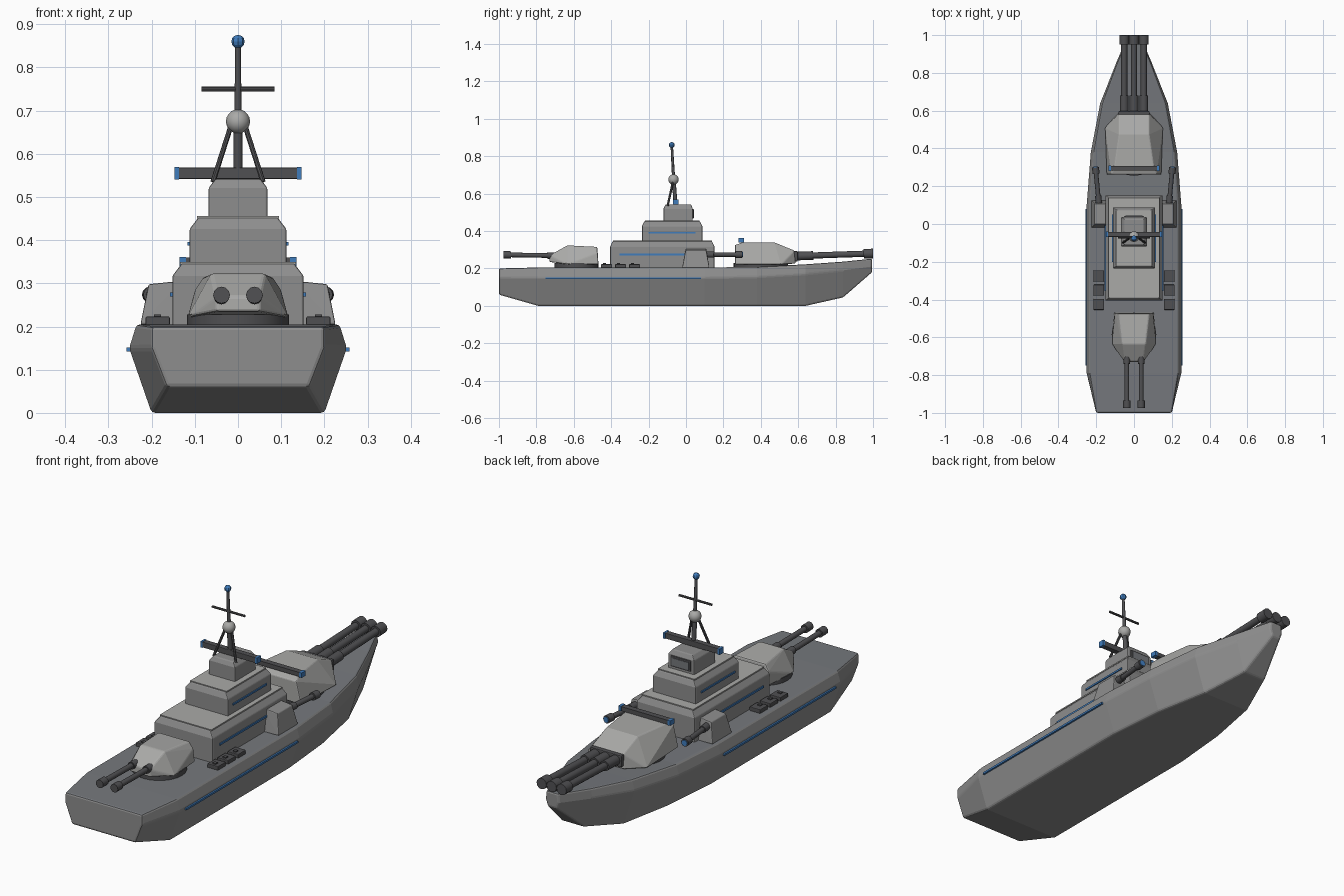
import bpy, bmesh, math
from mathutils import Vector

if "Cube" in bpy.data.objects:
    bpy.data.objects.remove(bpy.data.objects["Cube"])


def mat(name, r, g, b):
    m = bpy.data.materials.new(name)
    m.diffuse_color = (r, g, b, 1)
    m.use_nodes = True
    m.node_tree.nodes["Principled BSDF"].inputs["Base Color"].default_value = m.diffuse_color
    return m


STEEL = mat("steel", .27, .27, .27)
LIGHT = mat("light_steel", .4, .4, .39)
DECK = mat("deck_grey", .18, .19, .205)
GUN = mat("gunmetal", .08, .08, .085)
BLUE = mat("blue_accent", .05, .2, .5)


def finish(bm, name, m, bevel=0, smooth=False):
    bmesh.ops.recalc_face_normals(bm, faces=bm.faces)
    me = bpy.data.meshes.new(name)
    bm.to_mesh(me)
    bm.free()
    ob = bpy.data.objects.new(name, me)
    bpy.context.collection.objects.link(ob)
    me.materials.append(m)
    if bevel:
        mod = ob.modifiers.new("bevel", 'BEVEL')
        mod.width, mod.segments, mod.limit_method = bevel, 2, 'ANGLE'
        mod.angle_limit = math.radians(25)
    if smooth:
        bpy.ops.object.select_all(action='DESELECT')
        ob.select_set(True)
        bpy.context.view_layer.objects.active = ob
        bpy.ops.object.shade_smooth_by_angle(angle=math.radians(40))
    return ob


def solid(name, pts, m, bevel=0, mirror=False):
    """Convex faceted solid around points, optionally mirrored in x."""
    bm = bmesh.new()
    for x, y, z in pts:
        bm.verts.new((x, y, z))
        if mirror:
            bm.verts.new((-x, y, z))
    bmesh.ops.convex_hull(bm, input=bm.verts)
    bmesh.ops.dissolve_limit(bm, angle_limit=.02, verts=bm.verts, edges=bm.edges)
    return finish(bm, name, m, bevel)


def box(name, c, s, m, bevel=0):
    return solid(name, [(c[0] + i * s[0] / 2, c[1] + j * s[1] / 2, c[2] + k * s[2] / 2)
                        for i in (-1, 1) for j in (-1, 1) for k in (-1, 1)], m, bevel)


def rod(name, a, b, r, m, seg=12, r2=None):
    a, b = Vector(a), Vector(b)
    bm = bmesh.new()
    bmesh.ops.create_cone(bm, cap_ends=True, segments=seg, radius1=r,
                          radius2=r if r2 is None else r2, depth=(b - a).length)
    bm.transform((b - a).to_track_quat('Z', 'Y').to_matrix().to_4x4())
    bmesh.ops.translate(bm, verts=bm.verts, vec=(a + b) / 2)
    return finish(bm, name, m, smooth=True)


def ball(name, c, r, m, u=16, v=10):
    bm = bmesh.new()
    bmesh.ops.create_uvsphere(bm, u_segments=u, v_segments=v, radius=r)
    bmesh.ops.translate(bm, verts=bm.verts, vec=c)
    return finish(bm, name, m, smooth=u > 10)


def gun(name, a, b, r, sleeve, muzzle):
    """Barrel with a breech sleeve and a thicker muzzle (lengths)."""
    a, b = Vector(a), Vector(b)
    d = (b - a).normalized()
    rod(name + "_barrel", a, b - d * .01, r, GUN)
    rod(name + "_sleeve", a, a + d * sleeve, r * 1.4, GUN)
    rod(name + "_muzzle", b - d * muzzle, b, r * 1.55, GUN)


# hull: y, bottom half-width/z, chine half-width/z, deck half-width/z
stations = [(-1, .165, .06, .2, .15, .2, .2),
            (-.79, .2, 0, .252, .15, .235, .205),
            (.1, .2, 0, .252, .15, .235, .205),
            (.38, .175, 0, .23, .155, .215, .208),
            (.64, .125, 0, .18, .17, .168, .222),
            (.84, .06, .045, .1, .19, .094, .236),
            (.995, .022, .18, .034, .21, .03, .252)]
bm = bmesh.new()
rings = []
for y, wb, zb, wc, zc, wd, zd in stations:
    half = [(wb, zb), (wc, zc), (wd, zd)]
    sec = half + [(-x, z) for x, z in reversed(half)]
    rings.append([bm.verts.new((x, y, z)) for x, z in sec])
for p, q in zip(rings, rings[1:]):
    for i in range(6):
        f = bm.faces.new((p[i], p[(i + 1) % 6], q[(i + 1) % 6], q[i]))
        f.material_index = int(i == 2)
bm.faces.new(rings[0])
bm.faces.new(rings[-1])
hull = finish(bm, "hull", STEEL, .008)
hull.data.materials.append(DECK)

# stepped superstructure: half-width, y range, z range, chamfer
tiers = [(.152, -.405, .152, .2, .346, .022), (.112, -.235, .087, .34, .452, .02),
         (.068, -.12, .036, .445, .542, .016)]
for n, (w, y0, y1, z0, z1, c) in enumerate(tiers):
    pts = []
    for z, i in ((z0, 0), (z1 - c * 1.3, 0), (z1, c)):
        pts += [(w - i, y0 + i * .6, z), (w - i, y1 - i * .6, z)]
    solid(f"superstructure_tier_{n + 1}", pts, STEEL, .004, True)
for n, (w, y0, y1, z) in enumerate(((.134, -.39, .138, .347), (.095, -.22, .072, .453))):
    box(f"tier_roof_{n + 1}", (0, (y0 + y1) / 2, z), (2 * w, y1 - y0, .006), LIGHT)

# bridge window
box("bridge_window_frame", (0, .036, .492), (.104, .012, .05), GUN, .003)
box("bridge_window", (0, .042, .492), (.088, .004, .034), DECK)

# blue side strips, casemates with side guns, deck hatches
for s, side in ((1, "right"), (-1, "left")):
    box(f"hull_strip_{side}", (s * .252, -.335, .147), (.012, .83, .009), BLUE)
    box(f"lower_strip_{side}", (s * .153, -.18, .274), (.008, .35, .009), BLUE)
    box(f"upper_strip_{side}", (s * .113, -.075, .392), (.008, .25, .008), BLUE)
    solid(f"casemate_{side}", [(s * x, y, z) for x, y, z in (
        (.13, -.02, .2), (.226, -.02, .205), (.13, .125, .2), (.226, .125, .205),
        (.13, -.002, .306), (.207, -.002, .298), (.13, .108, .306), (.207, .108, .298))],
        STEEL, .004)
    gun(f"side_gun_{side}", (s * .185, .1, .274), (s * .204, .3, .274), .012, .05, .035)
    rod(f"side_gun_tip_{side}", (s * .2035, .297, .274), (s * .2042, .304, .274), .013, BLUE)
    for n, y in enumerate((-.275, -.35, -.425)):
        box(f"hatch_{side}_{n}", (s * .186, y, .213), (.056, .058, .02), GUN, .003)
        box(f"hatch_handle_{side}_{n}", (s * .186, y - .01, .224), (.016, .016, .008), GUN)

# bow turret with three guns
rod("bow_turret_ring", (0, .4, .2), (0, .4, .228), .145, GUN, 24)
solid("bow_turret", [(.145, .262, .222), (.155, .51, .222), (.085, .585, .226),
                     (.12, .262, .325), (.105, .3, .338), (.08, .475, .338),
                     (.08, .58, .295)], LIGHT, .005, True)
box("bow_mantlet", (0, .578, .265), (.165, .04, .055), GUN, .005)
for n, x in enumerate((-.052, 0, .052)):
    gun(f"bow_gun_{n}", (x, .56, .265), (x, 1, .28), .0165, .12, .05)

# rangefinder across the bow turret
box("rangefinder", (0, .295, .35), (.25, .026, .02), GUN)
for s in (-1, 1):
    box("rangefinder_end", (s * .128, .295, .35), (.014, .03, .023), BLUE)

# stern turret with two guns
rod("stern_turret_ring", (0, -.585, .2), (0, -.585, .228), .118, GUN, 24)
solid("stern_turret", [(.105, -.468, .222), (.117, -.635, .222), (.05, -.73, .235),
                       (.1, -.472, .285), (.08, -.475, .315), (.062, -.635, .323),
                       (.05, -.728, .27)], LIGHT, .006, True)
for n, x in enumerate((-.038, .038)):
    gun(f"stern_gun_{n}", (x, -.68, .268), (x, -.975, .273), .0125, .06, .04)

# radar bar with blue ends
box("radar_bar", (0, -.055, .555), (.28, .026, .026), GUN, .002)
for s in (-1, 1):
    box("radar_bar_end", (s * .142, -.055, .555), (.01, .03, .028), BLUE)

# tripod mast, radome, yard and beacon
rod("mast_lower", (0, -.055, .535), (0, -.066, .675), .0105, GUN)
rod("mast_upper", (0, -.066, .675), (0, -.076, .855), .0085, GUN, r2=.0065)
for s in (-1, 1):
    rod("mast_strut", (s * .058, -.098, .535), (s * .014, -.068, .672), .006, GUN, 8)
ball("radome", (0, -.067, .675), .028, LIGHT)
rod("mast_yard", (-.085, -.07, .75), (.085, -.07, .75), .0055, GUN, 8)
ball("beacon", (0, -.076, .86), .0155, BLUE, 8, 6)
